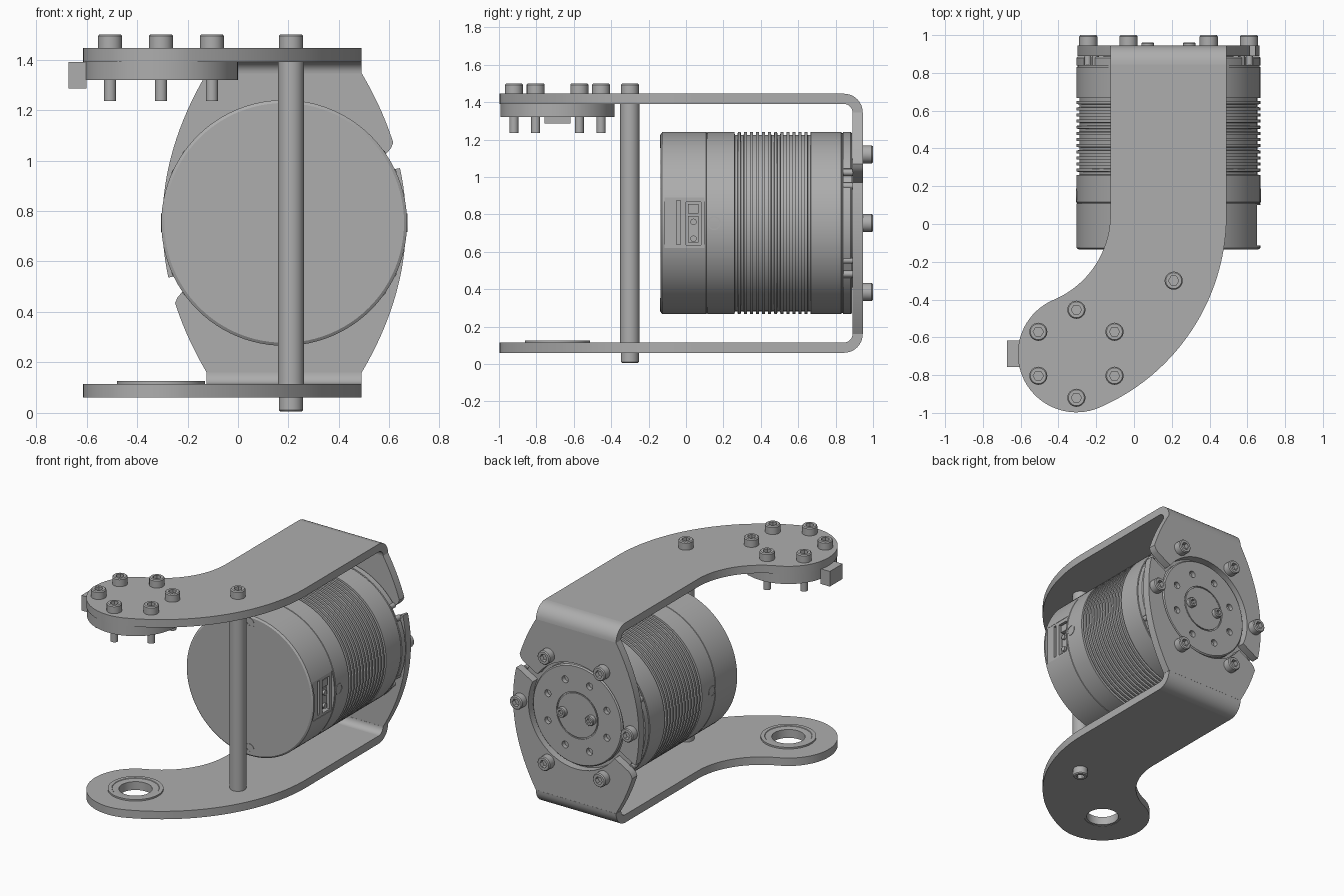
import bpy, bmesh, math
from math import sin, cos, radians, pi
from mathutils import Vector

if "Cube" in bpy.data.objects:
    bpy.data.objects.remove(bpy.data.objects["Cube"])

grey = bpy.data.materials.new("plain_grey")
grey.use_nodes = True
GREY = (0.42, 0.42, 0.42, 1)
grey.diffuse_color = GREY
grey.node_tree.nodes["Principled BSDF"].inputs["Base Color"].default_value = GREY

X, Y, Z = Vector((1, 0, 0)), Vector((0, 1, 0)), Vector((0, 0, 1))
AXIS = Vector((0.183, 0, 0.753))      # motor axis, along y
PIVOT = Vector((-0.305, -0.687, 0))   # arm end, along z
TOP, BOTTOM, SHEET, BACK = 1.39, 0.06, 0.055, 0.89


def finish(name, bm):
    bmesh.ops.recalc_face_normals(bm, faces=bm.faces)
    mesh = bpy.data.meshes.new(name)
    bm.to_mesh(mesh)
    bm.free()
    mesh.materials.append(grey)
    mesh.shade_smooth()
    mesh.set_sharp_from_angle(angle=radians(30))
    ob = bpy.data.objects.new(name, mesh)
    bpy.context.collection.objects.link(ob)
    return ob


def lathe(name, profile, loc, direction=Z, seg=32, closed=False, hex_r=None):
    """Turn (radius, height) points; hex_r is the radius made six-sided."""
    bm = bmesh.new()
    turn = Z.rotation_difference(direction)
    rings = []
    for r, h in profile:
        ring = []
        for i in range(seg):
            a = 2 * pi * i / seg
            k = r * cos(pi / 6) / cos(a % (pi / 3) - pi / 6) if r == hex_r else r
            ring.append(bm.verts.new(loc + turn @ Vector((k * cos(a), k * sin(a), h))))
        rings.append(ring)
    pairs = list(zip(rings, rings[1:]))
    if closed:
        pairs.append((rings[-1], rings[0]))
    else:
        bm.faces.new(rings[0])
        bm.faces.new(rings[-1])
    for a, b in pairs:
        for i in range(seg):
            j = (i + 1) % seg
            bm.faces.new((a[i], a[j], b[j], b[i]))
    return finish(name, bm)


def rod(name, r, length, loc, direction=Z, seg=32):
    return lathe(name, [(r, 0), (r, length)], loc, direction, seg)


def prism(name, points, depth):
    bm = bmesh.new()
    face = bm.faces.new([bm.verts.new(p) for p in points])
    new = bmesh.ops.extrude_face_region(bm, geom=[face])["geom"]
    bmesh.ops.translate(bm, vec=depth, verts=[v for v in new if isinstance(v, bmesh.types.BMVert)])
    return finish(name, bm)


def box(name, lo, hi):
    lo, hi = Vector(lo), Vector(hi)
    d = hi - lo
    return prism(name, [lo, lo + X * d.x, lo + X * d.x + Y * d.y, lo + Y * d.y], Z * d.z)


def cut(ob, cutters):
    """Subtract the cutters, keep the result and delete the cutters."""
    for c in cutters:
        m = ob.modifiers.new("cut", "BOOLEAN")
        m.object, m.operation, m.solver = c, "DIFFERENCE", "EXACT"
    bpy.context.view_layer.update()
    mesh = bpy.data.meshes.new_from_object(ob.evaluated_get(bpy.context.evaluated_depsgraph_get()))
    ob.modifiers.clear()
    ob.data = mesh
    mesh.shade_smooth()
    mesh.set_sharp_from_angle(angle=radians(30))
    for c in cutters:
        bpy.data.objects.remove(c)


def bolt(name, loc, direction, shaft=0.05, s=1.0):
    sock = 0.027 * s
    lathe(name, [(0.024 * s, -shaft), (0.024 * s, 0), (0.048 * s, 0), (0.048 * s, 0.048 * s),
                 (0.042 * s, 0.055 * s), (sock, 0.055 * s), (sock, 0.025 * s)],
          loc, direction, 24, hex_r=sock)


def arc(c, r, start, end, n):
    return [(c[0] + r * cos(radians(start + (end - start) * i / n)),
             c[1] + r * sin(radians(start + (end - start) * i / n))) for i in range(n + 1)]


def around(angle, r, y=0.0):
    a = radians(angle)
    return AXIS + Vector((r * cos(a), y, r * sin(a)))


# Curved arms, tangent arcs into a round end
outline = (arc((-0.622, 0.05), 1.112, 0, -66.7, 28) + arc(PIVOT, 0.31, -66.7, -247.2, 36)[1:]
           + arc((-0.614, 0.05), 0.489, -67.2, 0, 18)[1:] + [(-0.125, 0.845), (0.49, 0.845)])
prism("top_arm", [(x, y, TOP) for x, y in outline], Z * SHEET)
lower = prism("bottom_arm", [(x, y, BOTTOM) for x, y in outline], Z * SHEET)
cut(lower, [rod("cutter", 0.12, 0.3, PIVOT, seg=48)])

# Bent corners of the bracket
for name, z, a0, a1 in (("top_bend", 1.345, 90, 0), ("bottom_bend", 0.16, -90, 0)):
    section = arc((0.845, z), 0.1, a0, a1, 8) + arc((0.845, z), 0.045, a1, a0, 8)
    prism(name, [(-0.125, y, h) for y, h in section], X * 0.615)

# Bulged back plate with a round opening and two side slots
steps = [i / 16 - 1 for i in range(33)]
side = [(0.4825 - 0.175 * t * t, 0.5925 * t) for t in steps]
plate = prism("back_plate", [AXIS + Vector((x, BACK, z)) for x, z in side]
              + [AXIS + Vector((-x, BACK, -z)) for x, z in side], Y * SHEET)
cutters = [rod("cutter", 0.365, 0.3, AXIS + Y * 0.8, Y, 64)]
for a in (30, 210):
    out = around(a, 1) - AXIS
    across = out.cross(Y)
    slot = [(0.3, -0.036), (0.49, -0.036), (0.515, -0.045), (0.56, -0.08),
            (0.56, 0.08), (0.515, 0.045), (0.49, 0.036), (0.3, 0.036)]
    cutters.append(prism("cutter", [AXIS + Y * 0.8 + out * r + across * w for r, w in slot], Y * 0.3))
cut(plate, cutters)
for a in range(0, 360, 60):
    bolt("back_bolt", around(a, 0.425, BACK + SHEET), Y)

# Motor body with cooling fins
R = 0.487
profile = [(R - 0.012, -0.135), (R, -0.127), (R, 0.108), (R - 0.003, 0.11), (R - 0.003, 0.114), (R, 0.116)]
for i in range(13):
    y = 0.26 + i * 0.0325
    profile += [(R, y), (R - 0.016, y + 0.001), (R - 0.016, y + 0.016), (R, y + 0.017)]
profile += [(R, 0.83), (R - 0.006, 0.832), (R - 0.006, 0.838), (R, 0.84), (R, 0.88), (R - 0.006, 0.887)]
motor = lathe("motor_body", profile, AXIS, Y, 96)
cutters = [box("cutter", (0.648, -0.115, 0.62), (0.8, 0.1, 0.89)),
           box("cutter", (0.6, 0.0, 0.635), (0.7, 0.08, 0.865)),
           box("cutter", (0.63, -0.052, 0.64), (0.7, -0.03, 0.875))]
for a in (30, 150, 210, 330):
    out = around(a, 1) - AXIS
    across = out.cross(Y) * 0.06
    base = AXIS + Y * 0.843 + out * 0.455
    cutters.append(prism("cutter", [base - across, base + across, base + across + out * 0.1,
                                    base - across + out * 0.1], Y * 0.1))
    for s in (-0.7, 0.7):
        rod("notch_pin", 0.018, 0.05, base + across * s + out * 0.015 , Y, 16)
cut(motor, cutters)

# Connectors in the side socket
box("socket_square", (0.59, 0.012, 0.805), (0.64, 0.068, 0.855))
box("socket_block", (0.59, 0.012, 0.65), (0.63, 0.068, 0.79))
for z in (0.67, 0.76):
    rod("socket_pin", 0.017, 0.02, Vector((0.625, 0.04, z)), X, 16)

# Side screws and front cover details
for s in (-1, 1):
    loc = AXIS + Vector((s * (R - 0.012), 0.15, 0))
    lathe("side_screw", [(0.037, 0), (0.037, 0.014), (0.03, 0.014), (0.03, 0.009), (0.018, 0.009),
                         (0.018, 0.001)], loc, X * s, 24, hex_r=0.018)
    lathe("cover_screw", [(0.036, 0), (0.036, 0.003), (0.018, 0.003), (0.018, 0.001)],
          AXIS + Vector((0, -0.135, s * 0.437)), -Y, 24, hex_r=0.018)
rod("cover_dot", 0.018, 0.002, Vector((0.115, -0.135, 0.485)), -Y, 16)

# Output disc in the back opening
disc = lathe("output_disc", [(0.345, 0.88), (0.345, 0.922), (0.337, 0.93), (0.16, 0.93),
                             (0.16, 0.922), (0.152, 0.922), (0.152, 0.93)], AXIS, Y, 64)
cut(disc, [rod("cutter", 0.024, 0.1, around(22.5 + a, 0.245, 0.9), Y, 16) for a in range(0, 360, 45)])
for a in (0, 180):
    bolt("disc_bolt", around(a, 0.11, 0.922), Y, 0.01, 0.7)

# Round flange under the top arm, its side tab and bolts
rod("top_flange", 0.305, 0.07, PIVOT + Z * 1.32, seg=64)
box("flange_tab", (-0.672, -0.757, 1.285), (-0.6, -0.617, TOP))
for a in range(30, 390, 60):
    r = Vector((cos(radians(a)), sin(radians(a)), 0)) * 0.233
    bolt("flange_bolt", PIVOT + r + Z * (TOP + SHEET), Z, 0.21)

# Bearing ring in the bottom arm
lathe("bearing_ring", [(0.175, 0.11), (0.175, 0.126), (0.15, 0.126), (0.147, 0.123), (0.125, 0.123),
                       (0.105, 0.12), (0.105, 0.062), (0.121, 0.062), (0.121, 0.11)],
      PIVOT, Z, 48, closed=True)

# Spacer post between the arms
post = Vector((0.21, -0.3, 0))
rod("spacer_post", 0.052, TOP - BOTTOM - SHEET, post + Z * (BOTTOM + SHEET))
bolt("post_top_bolt", post + Z * (TOP + SHEET), Z)
bolt("post_bottom_bolt", post + Z * BOTTOM, -Z)
